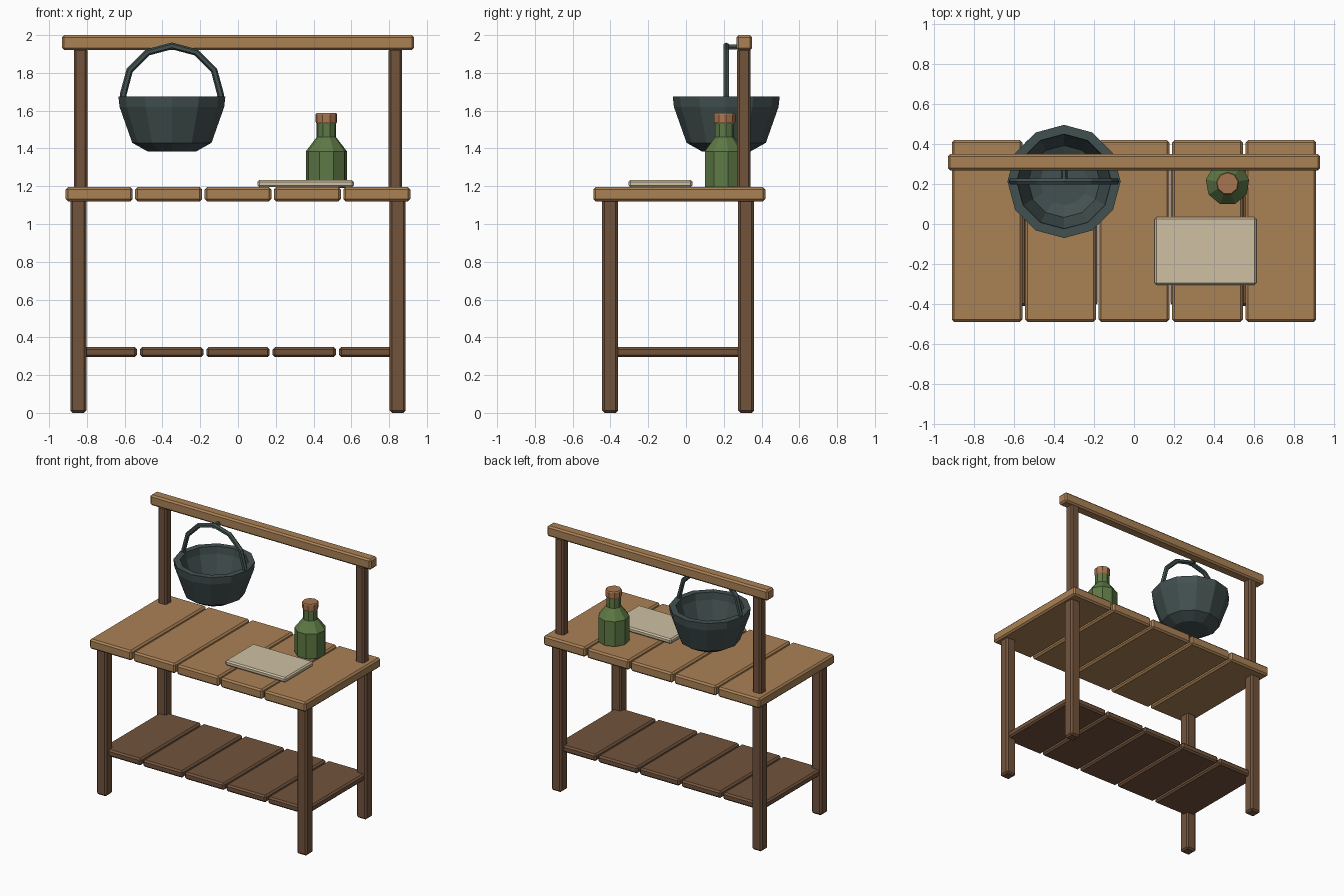
import bpy, bmesh, math
from mathutils import Vector

if "Cube" in bpy.data.objects:
    bpy.data.objects.remove(bpy.data.objects["Cube"], do_unlink=True)


def material(name, rgb):
    m = bpy.data.materials.new(name)
    m.use_nodes = True
    m.diffuse_color = (*rgb, 1)
    shader = m.node_tree.nodes["Principled BSDF"]
    shader.inputs["Base Color"].default_value = (*rgb, 1)
    shader.inputs["Roughness"].default_value = 0.8
    return m


light_wood = material("light wood", (0.40, 0.22, 0.09))
dark_wood = material("dark wood", (0.17, 0.088, 0.046))
iron = material("dark iron", (0.055, 0.082, 0.080))
glass = material("green glass", (0.11, 0.19, 0.058))
cork = material("cork", (0.39, 0.18, 0.08))
paper = material("cream paper", (0.62, 0.53, 0.36))


def add_object(name, data, mat):
    obj = bpy.data.objects.new(name, data)
    bpy.context.collection.objects.link(obj)
    data.materials.append(mat)
    return obj


def box(name, low, high, mat, bevel=0.012):
    """Chamfered box between two corners."""
    low, high = Vector(low), Vector(high)
    bm = bmesh.new()
    bmesh.ops.create_cube(bm, size=1)
    bmesh.ops.scale(bm, vec=high - low, verts=bm.verts)
    mesh = bpy.data.meshes.new(name)
    bm.to_mesh(mesh)
    bm.free()
    obj = add_object(name, mesh, mat)
    obj.location = (low + high) / 2
    mod = obj.modifiers.new("chamfer", "BEVEL")
    mod.width = bevel
    mod.segments = 1
    return obj


def lathe(name, profile, sides, centre, mat, turn=0):
    """Faceted solid turned from (radius, height) points, capped at both ends."""
    bm = bmesh.new()
    rings = []
    for r, z in profile:
        angles = [turn + math.tau * i / sides for i in range(sides)]
        rings.append([bm.verts.new((r * math.cos(a), r * math.sin(a), z)) for a in angles])
    for a, b in zip(rings, rings[1:]):
        for i in range(sides):
            j = (i + 1) % sides
            bm.faces.new((a[i], a[j], b[j], b[i]))
    bm.faces.new(rings[0][::-1])
    bm.faces.new(rings[-1])
    bmesh.ops.recalc_face_normals(bm, faces=bm.faces)
    mesh = bpy.data.meshes.new(name)
    bm.to_mesh(mesh)
    bm.free()
    obj = add_object(name, mesh, mat)
    obj.location = (*centre, 0)
    return obj


def tube(name, points, radius, mat):
    """Faceted rod along a path."""
    curve = bpy.data.curves.new(name, "CURVE")
    curve.dimensions = "3D"
    curve.bevel_depth = radius
    curve.bevel_resolution = 1
    curve.use_fill_caps = True
    spline = curve.splines.new("POLY")
    spline.use_smooth = False
    spline.points.add(len(points) - 1)
    for p, co in zip(spline.points, points):
        p.co = (*co, 1)
    return add_object(name, curve, mat)


def planks(name, half_x, gap, y0, y1, z0, z1, mat, count=5):
    """Row of boards running front to back."""
    pitch = (2 * half_x + gap) / count
    for i in range(count):
        x = -half_x + i * pitch
        box(f"{name}_{i + 1}", (x, y0, z0), (x + pitch - gap, y1, z1), mat)


# Table top and lower shelf
planks("top_plank", 0.912, 0.014, -0.49, 0.42, 1.12, 1.195, light_wood)
planks("shelf_plank", 0.87, 0.016, -0.41, 0.325, 0.295, 0.348, dark_wood)

# Legs, rear posts and hanging rail
for side, x in (("right", -0.845), ("left", 0.845)):
    for end, y in (("front", -0.402), ("back", 0.318)):
        box(f"{end}_{side}_leg", (x - 0.042, y - 0.042, 0), (x + 0.042, y + 0.042, 1.13), dark_wood)
    px = math.copysign(0.833, x)
    box(f"{side}_post", (px - 0.036, 0.27, 1.18), (px + 0.036, 0.342, 1.93), dark_wood)
box("hanging_rail", (-0.932, 0.267, 1.92), (0.932, 0.35, 2.0), light_wood)

# Hanging pot with hollow inside
pot_x, pot_y = -0.35, 0.213
lathe("pot", [(0.13, 1.385), (0.21, 1.43), (0.277, 1.62), (0.283, 1.675),
              (0.237, 1.675), (0.232, 1.62), (0.18, 1.46), (0.12, 1.43)],
      12, (pot_x, pot_y), iron)

# Pot handle and the hook that holds it
arc = [(pot_x + 0.258 * math.cos(a), pot_y, 1.685 + 0.258 * math.sin(a))
       for a in (math.pi * i / 6 for i in range(7))]
ends = [(pot_x + s * 0.258, pot_y, 1.655) for s in (1, -1)]
tube("pot_handle", [ends[0], *arc, ends[1]], 0.018, iron)
tube("pot_hook", [(pot_x, pot_y - 0.01, 1.937), (pot_x, 0.28, 1.937)], 0.016, iron)

# Bottle and stopper
bottle_at = (0.468, 0.203)
quarter = math.pi / 2
lathe("bottle", [(0.104, 1.19), (0.11, 1.20), (0.11, 1.385), (0.052, 1.46), (0.052, 1.535)],
      9, bottle_at, glass, quarter)
lathe("bottle_stopper", [(0.052, 1.53), (0.058, 1.54), (0.058, 1.58), (0.053, 1.587)],
      9, bottle_at, cork, quarter)

# Sheet pad on the table
box("paper_pad", (0.103, -0.305, 1.195), (0.613, 0.035, 1.233), paper, 0.01)
